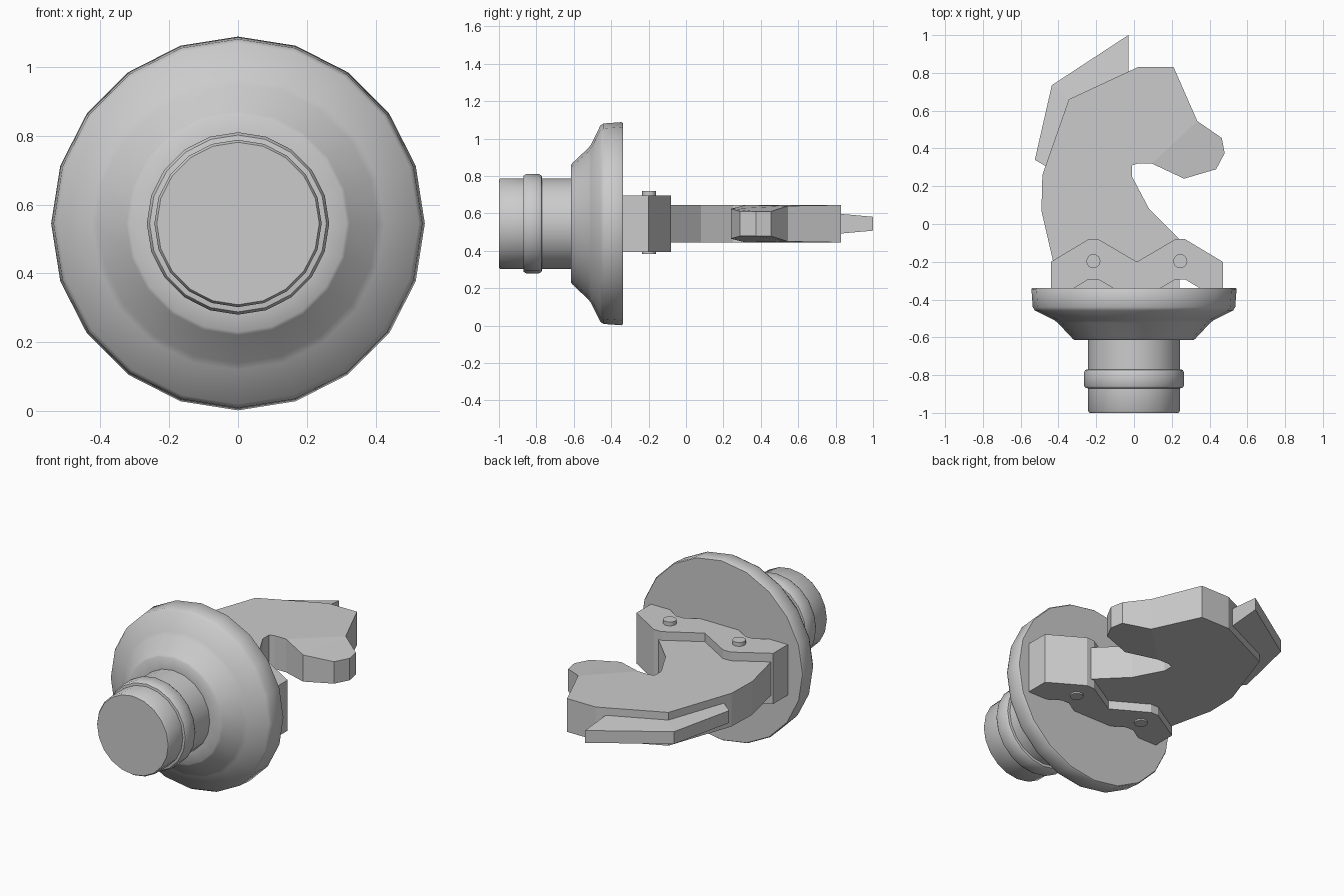
import bpy, bmesh, math

if "Cube" in bpy.data.objects:
    bpy.data.objects.remove(bpy.data.objects["Cube"])

CZ = 0.545   # height of the central axis, which runs along y
SIDES = 20

grey = bpy.data.materials.new("light grey")
grey.diffuse_color = (0.6, 0.6, 0.6, 1)
grey.use_nodes = True
grey.node_tree.nodes["Principled BSDF"].inputs["Base Color"].default_value = grey.diffuse_color


def finish(name, bm, angle=None):
    bmesh.ops.recalc_face_normals(bm, faces=bm.faces)
    mesh = bpy.data.meshes.new(name)
    bm.to_mesh(mesh)
    bm.free()
    mesh.materials.append(grey)
    ob = bpy.data.objects.new(name, mesh)
    bpy.context.collection.objects.link(ob)
    if angle:
        bpy.ops.object.select_all(action='DESELECT')
        bpy.context.view_layer.objects.active = ob
        ob.select_set(True)
        bpy.ops.object.shade_smooth_by_angle(angle=math.radians(angle))
    return ob


def revolve(name, profile, angle):
    """Turn (radius, y) points around the central axis and cap both ends."""
    bm = bmesh.new()
    rings = []
    for r, y in profile:
        rings.append([bm.verts.new((r * math.sin(2 * math.pi * i / SIDES), y,
                                    CZ + r * math.cos(2 * math.pi * i / SIDES)))
                      for i in range(SIDES)])
    for a, b in zip(rings, rings[1:]):
        for i in range(SIDES):
            j = (i + 1) % SIDES
            bm.faces.new((a[i], a[j], b[j], b[i]))
    bm.faces.new(rings[0])
    bm.faces.new(rings[-1])
    return finish(name, bm, angle)


def slab(name, points, caps=None):
    """Outline of (x, y, half thickness) mirrored about the axis height.
    caps lists the index loops that make up the flat sides."""
    bm = bmesh.new()
    top = [bm.verts.new((x, y, CZ + h)) for x, y, h in points]
    low = [bm.verts.new((x, y, CZ - h)) for x, y, h in points]
    n = len(points)
    for i in range(n):
        j = (i + 1) % n
        bm.faces.new((top[i], top[j], low[j], low[i]))
    for loop in caps or [range(n)]:
        bm.faces.new([top[i] for i in loop])
        bm.faces.new([low[i] for i in reversed(loop)])
    return finish(name, bm)


# Round stem with a raised collar
revolve("stem", [(0.236, -1.0), (0.243, -0.99), (0.243, -0.87), (0.257, -0.868),
                 (0.265, -0.855), (0.265, -0.785), (0.257, -0.772),
                 (0.243, -0.77), (0.243, -0.60)], 40)

# Flared dish with a flat back
revolve("dish", [(0.24, -0.615), (0.315, -0.615), (0.325, -0.607), (0.405, -0.522),
                 (0.425, -0.507), (0.525, -0.458), (0.536, -0.44),
                 (0.543, -0.345), (0.538, -0.338)], 50)

# Zigzag clamp, partly sunk in the dish
ridge = [(-0.44, -0.2), (-0.24, -0.08), (-0.19, -0.08), (0.015, -0.2),
         (0.22, -0.08), (0.27, -0.08), (0.47, -0.2)]
under = [(x, y - 0.213) for x, y in reversed(ridge)]
slab("clamp", [(x, y, 0.152) for x, y in ridge + under])

# Bolts through the clamp
for x in (-0.215, 0.245):
    bm = bmesh.new()
    bmesh.ops.create_cone(bm, cap_ends=True, segments=16, radius1=0.037,
                          radius2=0.037, depth=0.336)
    bmesh.ops.translate(bm, verts=bm.verts, vec=(x, -0.197, 0.552))
    finish("bolt", bm, 40)

# Flat horse head with a tapering muzzle
T = 0.1
head = [(-0.40, -0.36, T), (-0.43, -0.19, T), (-0.49, 0.07, T), (-0.485, 0.26, T),
        (-0.345, 0.66, T), (0.02, 0.83, T), (0.21, 0.83, T), (0.335, 0.545, 0.095),
        (0.465, 0.455, 0.066), (0.48, 0.375, 0.066), (0.435, 0.29, 0.066),
        (0.265, 0.24, 0.08), (0.095, 0.32, T), (0.02, 0.32, T), (-0.01, 0.31, T),
        (-0.01, 0.25, T), (0.08, 0.08, T), (0.24, -0.08, T), (0.24, -0.36, T)]
slab("horse_head", head, [list(range(0, 8)) + list(range(12, 19)),
                          [7, 11, 12], [7, 8, 9, 10, 11]])

# Mane, thinner towards its outer edge
slab("mane", [(-0.03, 1.0, 0.037), (-0.435, 0.735, 0.037), (-0.525, 0.34, 0.037),
              (-0.465, 0.305, 0.055), (-0.34, 0.65, 0.055), (-0.03, 0.8, 0.055)],
     [[0, 1, 4, 5], [1, 2, 3, 4]])
